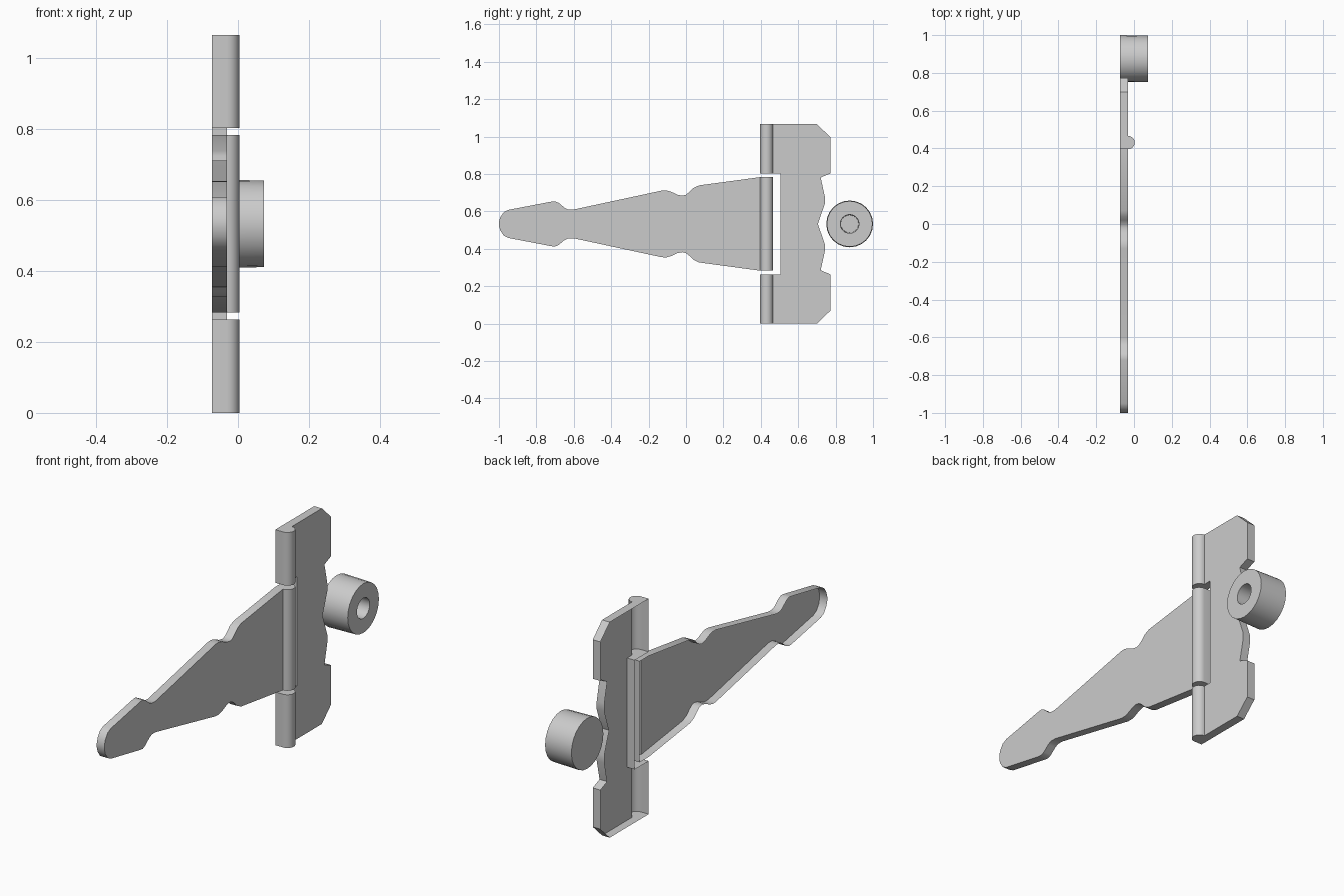
import bpy, bmesh, math

if "Cube" in bpy.data.objects:
    bpy.data.objects.remove(bpy.data.objects["Cube"])

X_BACK, X_FRONT, MID = -0.073, -0.031, 0.533
Y0, Y1 = 0.396, 0.466          # knuckle extent in y

steel = bpy.data.materials.new("steel_grey")
steel.diffuse_color = (0.6, 0.6, 0.6, 1)
steel.use_nodes = True
steel.node_tree.nodes["Principled BSDF"].inputs["Base Color"].default_value = steel.diffuse_color


def finish(bm, name, angle=35):
    bmesh.ops.remove_doubles(bm, verts=bm.verts, dist=1e-5)
    me = bpy.data.meshes.new(name)
    bm.to_mesh(me)
    bm.free()
    ob = bpy.data.objects.new(name, me)
    bpy.context.collection.objects.link(ob)
    me.materials.append(steel)
    bpy.ops.object.select_all(action='DESELECT')
    bpy.context.view_layer.objects.active = ob
    ob.select_set(True)
    bpy.ops.object.shade_smooth_by_angle(angle=math.radians(angle))


def face(bm, pts):
    return bm.faces.new([bm.verts.new(p) for p in pts])


def shell(bm, outline, open_y):
    """Front sheet plus side walls, open at the back; counter-clockwise (y, z)."""
    face(bm, [(X_FRONT, y, z) for y, z in outline])
    for a, b in zip(outline, outline[1:] + outline[:1]):
        if a[0] == b[0] == open_y:      # this edge runs into a knuckle
            continue
        face(bm, [(X_BACK, *a), (X_BACK, *b), (X_FRONT, *b), (X_FRONT, *a)])


def knuckle(bm, z0, z1, wall_low):
    """Hollow half-round barrel with end caps and one outer wall."""
    c, r, n = (Y0 + Y1) / 2, (Y1 - Y0) / 2, 12
    arc = [(X_FRONT + r * math.sin(math.pi * i / n),
            c - r * math.cos(math.pi * i / n)) for i in range(n + 1)]
    section = [(X_BACK, Y0)] + arc + [(X_BACK, Y1)]
    strip = section[:-1] if wall_low else section[1:]
    for a, b in zip(strip, strip[1:]):
        face(bm, [(*a, z0), (*b, z0), (*b, z1), (*a, z1)])
    face(bm, [(x, y, z1) for x, y in section])
    face(bm, [(x, y, z0) for x, y in reversed(section)])


def fix_knuckle_normals(bm):
    # point every face away from the inside of the shell
    bm.normal_update()
    for f in bm.faces:
        c = f.calc_center_median()
        if f.normal.x < -0.01 or (f.normal.z < -0.9 and c.z in ()):
            f.normal_flip()


# Long tapered strap: half outline as (y, height above centre line)
half = [(Y0, 0.25), (0.07, 0.206), (0.04, 0.192), (0.02, 0.172), (0.0, 0.156),
        (-0.02, 0.151), (-0.045, 0.156), (-0.08, 0.172), (-0.105, 0.179),
        (-0.13, 0.178), (-0.60, 0.077), (-0.63, 0.077), (-0.65, 0.087),
        (-0.68, 0.112), (-0.70, 0.121), (-0.72, 0.119), (-0.95, 0.075),
        (-0.975, 0.062), (-0.993, 0.035), (-1.0, 0.01)]
strap = [(y, MID + h) for y, h in half] + [(y, MID - h) for y, h in reversed(half)]
bm = bmesh.new()
shell(bm, strap, Y0)
knuckle(bm, MID - 0.25, MID + 0.25, False)
fix_knuckle_normals(bm)
finish(bm, "strap_leaf")

# Short upright leaf with scalloped edge and a notch for the strap barrel
edge = [(Y1, 0.533), (0.70, 0.533), (0.773, 0.463), (0.773, 0.27), (0.72, 0.248),
        (0.742, 0.148), (0.743, 0.11)]
notch = [(0.505, -0.27), (0.505, 0.27), (Y1, 0.27)]
upper = [(y, MID + h) for y, h in reversed(edge)]
lower = [(y, MID - h) for y, h in edge]
leaf = (lower + [(0.705, MID)] + upper
        + [(Y1, MID + 0.27), (0.505, MID + 0.27), (0.505, MID - 0.27), (Y1, MID - 0.27)])
bm = bmesh.new()
shell(bm, leaf, Y1)
for z0, z1 in ((0, MID - 0.27), (MID + 0.27, 2 * MID)):
    knuckle(bm, z0, z1, True)
fix_knuckle_normals(bm)
finish(bm, "upright_leaf")

# Slightly tapered round stop with a blind hole, lathed around the x direction
N, CY = 24, 0.875
profile = [(-0.073, 0.125), (0.073, 0.122), (0.073, 0.05), (-0.068, 0.047)]
bm = bmesh.new()
rings = [[(x, CY + r * math.cos(math.tau * i / N), MID + r * math.sin(math.tau * i / N))
          for i in range(N)] for x, r in profile]
for a, b in zip(rings, rings[1:]):
    for i in range(N):
        j = (i + 1) % N
        face(bm, [a[i], a[j], b[j], b[i]])
face(bm, rings[0][::-1])
face(bm, rings[-1])
bmesh.ops.remove_doubles(bm, verts=bm.verts, dist=1e-5)
bmesh.ops.recalc_face_normals(bm, faces=bm.faces)
finish(bm, "round_stop")
